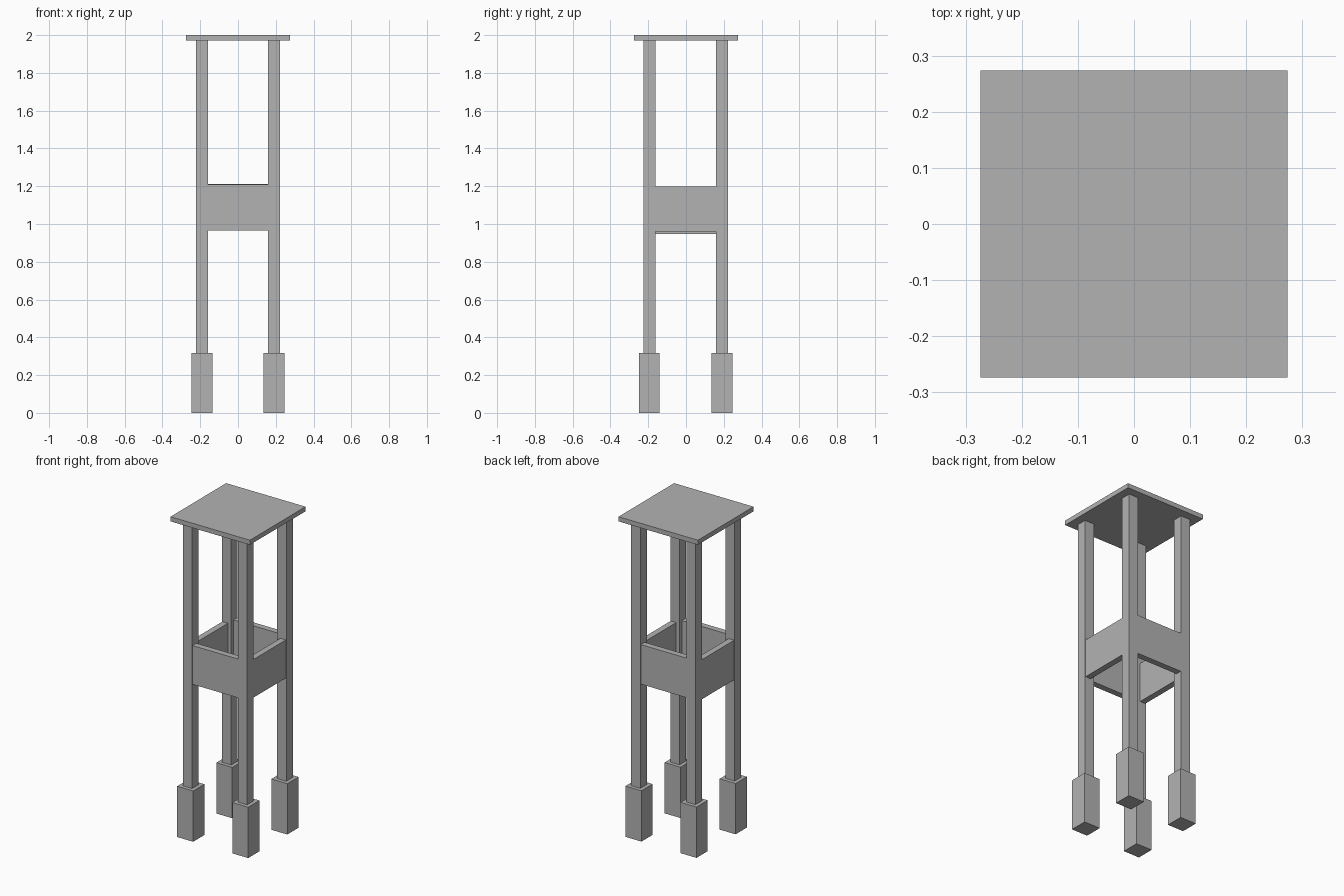
import bpy

if "Cube" in bpy.data.objects:
    bpy.data.objects.remove(bpy.data.objects["Cube"])

# Mid grey for every part
grey = bpy.data.materials.new("mid_grey")
grey.diffuse_color = (0.45, 0.45, 0.45, 1)
grey.use_nodes = True
grey.node_tree.nodes["Principled BSDF"].inputs["Base Color"].default_value = grey.diffuse_color


def box(name, x, y, z):
    """Box from (min, max) ranges on each axis."""
    bpy.ops.mesh.primitive_cube_add(size=1)
    ob = bpy.context.object
    ob.name = name
    ob.location = [(r[0] + r[1]) / 2 for r in (x, y, z)]
    ob.scale = [r[1] - r[0] for r in (x, y, z)]
    bpy.ops.object.transform_apply(location=True, rotation=False, scale=True)
    ob.data.materials.append(grey)
    return ob


def around(c, w):
    return (c - w / 2, c + w / 2)


TOP, LEG, FOOT = 0.274, 0.064, 0.11
XS = {"left": -0.19, "right": 0.19}
YS = {"front": -0.194, "back": 0.191}
T = 0.038         # panel thickness
INSET = 0.003     # panels sit just behind the outer leg faces
h = LEG / 2

# Flat top
box("table_top", (-TOP, TOP), (-TOP, TOP), (1.971, 2.0))

# Legs with block feet
for yn, y in YS.items():
    for xn, x in XS.items():
        box(f"{yn}_{xn}_leg", around(x, LEG), around(y, LEG), (0.31, 1.971))
        box(f"{yn}_{xn}_foot", around(x, FOOT), around(y, FOOT), (0, 0.317))

# Panels between the legs
gap_x = (XS["left"] + h, XS["right"] - h)
gap_y = (YS["front"] + h, YS["back"] - h)
yf, yb = YS["front"] - h + INSET, YS["back"] + h - INSET
xl, xr = XS["left"] - h + INSET, XS["right"] + h - INSET
box("front_panel", gap_x, (yf, yf + T), (0.966, 1.208))
box("back_panel", gap_x, (yb - T, yb), (0.966, 1.213))
box("right_panel", (xr - T, xr), gap_y, (0.96, 1.198))
box("left_panel", (xl, xl + T), gap_y, (0.948, 1.195))
